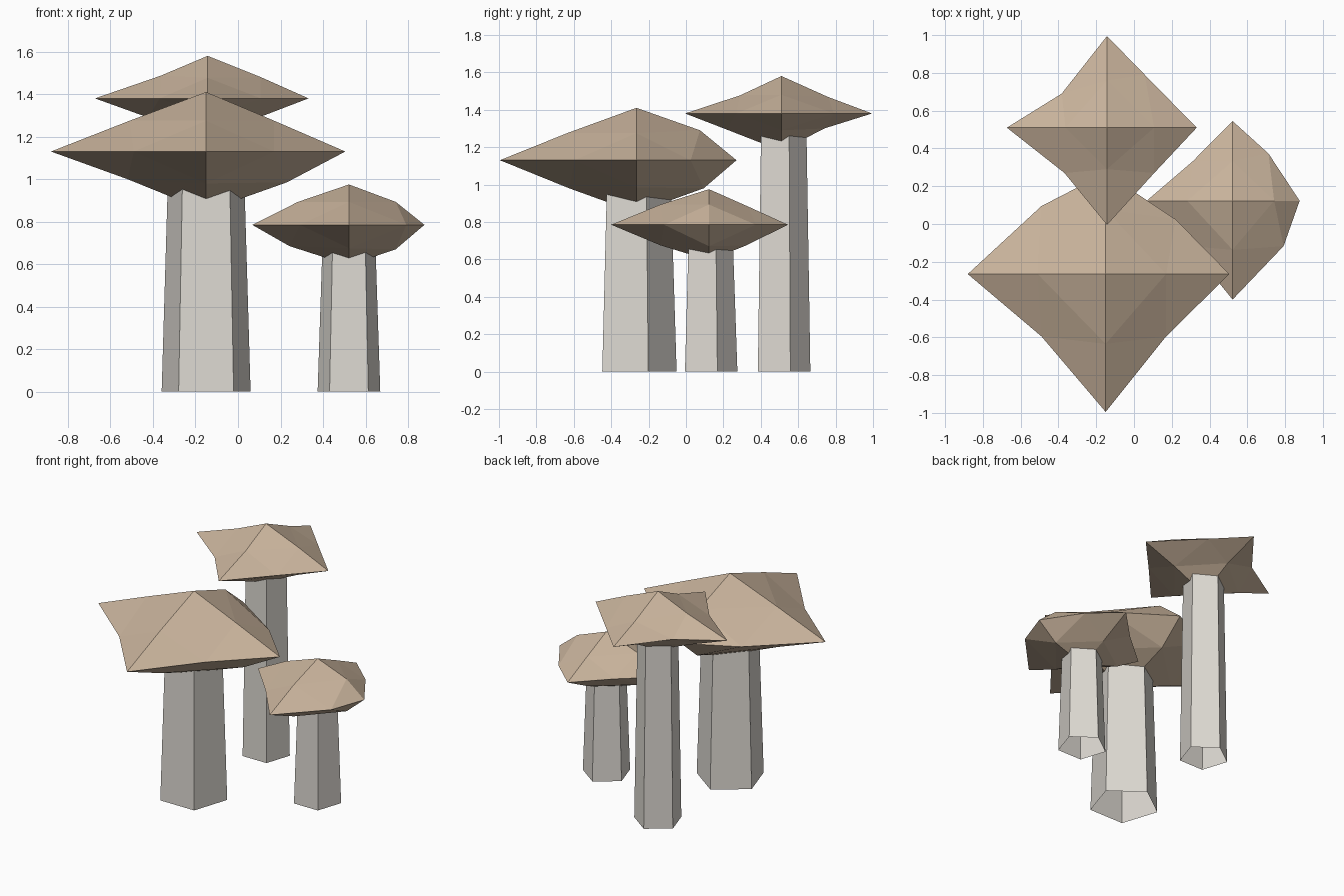
import bpy, bmesh, math

if "Cube" in bpy.data.objects:
    bpy.data.objects.remove(bpy.data.objects["Cube"])


def material(name, rgb):
    m = bpy.data.materials.new(name)
    m.diffuse_color = (*rgb, 1)
    m.use_nodes = True
    m.node_tree.nodes["Principled BSDF"].inputs["Base Color"].default_value = m.diffuse_color
    return m


CAP = material("cap_tan", (0.58, 0.45, 0.33))
STEM = material("stem_pale", (0.72, 0.69, 0.64))


def finish(bm, name, loc, mat):
    me = bpy.data.meshes.new(name)
    bm.to_mesh(me)
    bm.free()
    me.materials.append(mat)
    ob = bpy.data.objects.new(name, me)
    ob.location = loc
    bpy.context.collection.objects.link(ob)


def stem(name, x, y, r0, r1, h):
    # open five-sided tapering tube, flat side to the front
    bm = bmesh.new()
    rings = [[bm.verts.new((r * math.sin(k * math.tau / 5), r * math.cos(k * math.tau / 5), z))
              for k in range(5)] for r, z in ((r0, 0), (r1, h))]
    for k in range(5):
        j = (k + 1) % 5
        bm.faces.new((rings[0][j], rings[0][k], rings[1][k], rings[1][j]))
    finish(bm, name, (x, y, 0), STEM)


SIGNS = [(-1, -1), (1, -1), (-1, 1), (1, 1)]


def cap(name, loc, radii, xy, xz, yz):
    # uneven octahedron: six tips, a movable point on each edge, four faces per octant
    bm = bmesh.new()
    pts = {}
    for key, r in zip([(-1, 0, 0), (1, 0, 0), (0, -1, 0), (0, 1, 0), (0, 0, -1), (0, 0, 1)], radii):
        pts[key] = bm.verts.new([k * r for k in key])
    for (a, b), mids in (((0, 1), xy), ((0, 2), xz), ((1, 2), yz)):
        for (s, t), (u, v) in zip(SIGNS, mids):
            key, co = [0, 0, 0], [0, 0, 0]
            key[a], key[b] = s, t
            co[a], co[b] = s * u, t * v
            pts[tuple(key)] = bm.verts.new(co)
    for sx, sy in SIGNS:
        for sz in (-1, 1):
            X, Y, Z = pts[sx, 0, 0], pts[0, sy, 0], pts[0, 0, sz]
            A, B, C = pts[sx, sy, 0], pts[0, sy, sz], pts[sx, 0, sz]
            for f in ((X, A, C), (A, Y, B), (C, B, Z), (A, B, C)):
                bm.faces.new(f if sx * sy * sz > 0 else f[::-1])
    finish(bm, name, loc, CAP)


# large mushroom at the front
stem("large_stem", -0.15, -0.27, 0.22, 0.188, 1.03)
cap("large_cap", (-0.15, -0.265, 1.13), (0.73, 0.655, 0.73, 0.535, 0.28, 0.28),
    [(0.34, 0.33), (0.32, 0.33), (0.34, 0.36), (0.37, 0.29)],
    [(0.37, 0.13), (0.38, 0.145), (0.36, 0.145), (0.32, 0.145)],
    [(0.36, 0.15), (0.36, 0.15), (0.37, 0.145), (0.34, 0.16)])

# tall mushroom at the back
stem("tall_stem", -0.143, 0.51, 0.155, 0.134, 1.3)
cap("tall_cap", (-0.143, 0.51, 1.38), (0.53, 0.475, 0.515, 0.485, 0.2, 0.2),
    [(0.225, 0.24), (0.25, 0.24), (0.24, 0.18), (0.20, 0.28)],
    [(0.28, 0.09), (0.24, 0.09), (0.22, 0.107), (0.25, 0.10)],
    [(0.29, 0.087), (0.23, 0.08), (0.22, 0.097), (0.25, 0.088)])

# small mushroom at the right
stem("small_stem", 0.522, 0.12, 0.155, 0.13, 0.72)
cap("small_cap", (0.522, 0.123, 0.785), (0.455, 0.355, 0.523, 0.422, 0.19, 0.19),
    [(0.23, 0.24), (0.27, 0.24), (0.21, 0.21), (0.19, 0.25)],
    [(0.28, 0.10), (0.22, 0.115), (0.24, 0.108), (0.22, 0.108)],
    [(0.26, 0.11), (0.20, 0.11), (0.26, 0.108), (0.21, 0.097)])
